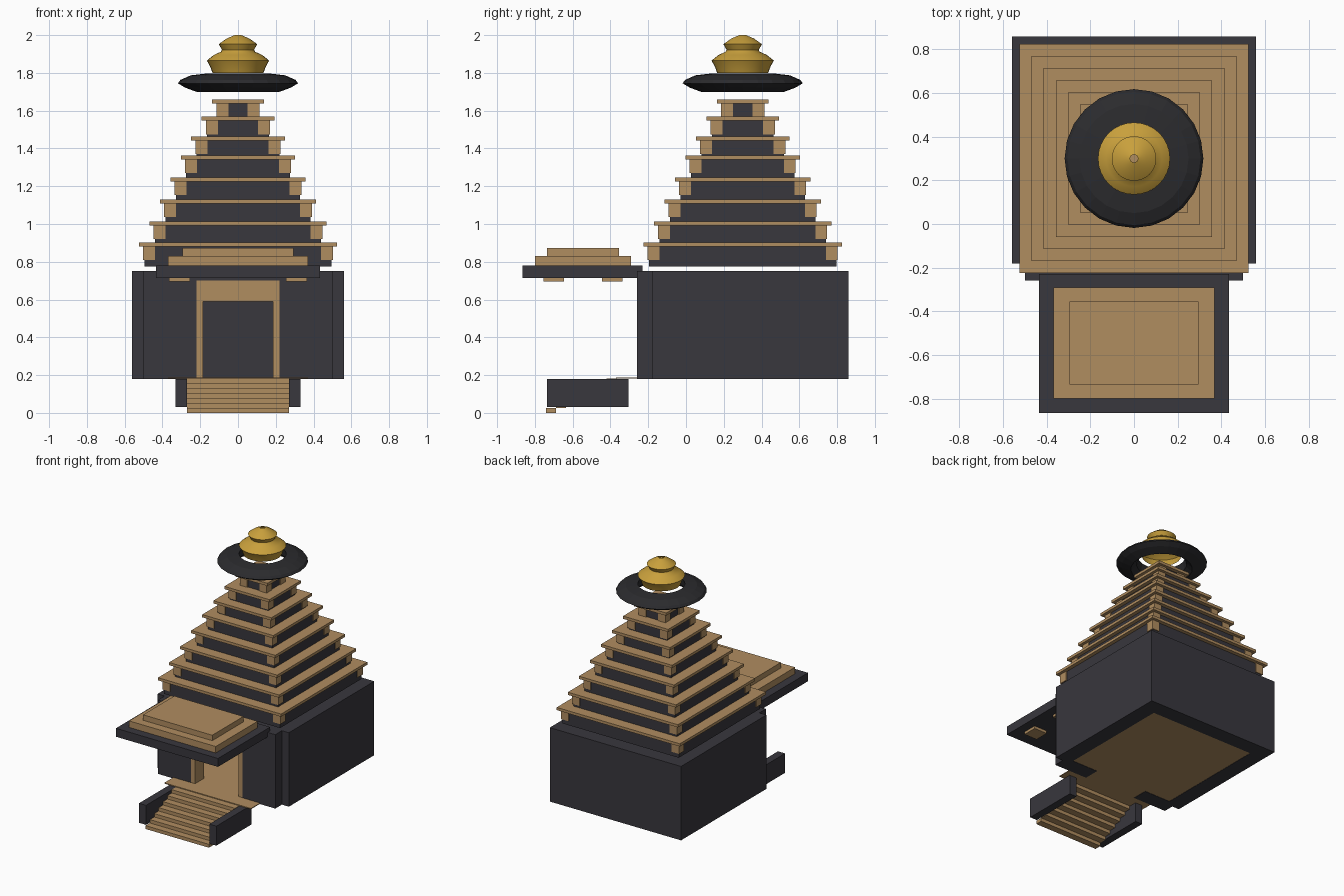
import bpy, bmesh, math

if "Cube" in bpy.data.objects:
    bpy.data.objects.remove(bpy.data.objects["Cube"])


def material(name, rgb):
    m = bpy.data.materials.new(name)
    m.diffuse_color = (*rgb, 1)
    m.use_nodes = True
    m.node_tree.nodes["Principled BSDF"].inputs["Base Color"].default_value = m.diffuse_color
    return m


DARK = material("dark stone", (0.040, 0.038, 0.047))
TAN = material("tan sandstone", (0.434, 0.266, 0.117))
BLACK = material("black stone", (0.024, 0.024, 0.027))
GOLD = material("gold", (0.58, 0.35, 0.045))


def finish(name, bm, mat):
    bmesh.ops.recalc_face_normals(bm, faces=bm.faces)
    me = bpy.data.meshes.new(name)
    bm.to_mesh(me)
    bm.free()
    me.materials.append(mat)
    ob = bpy.data.objects.new(name, me)
    bpy.context.collection.objects.link(ob)
    return ob


def boxes(name, mat, *bounds):
    """Each bound is (x0, x1, y0, y1, z0, z1)."""
    bm = bmesh.new()
    for x0, x1, y0, y1, z0, z1 in bounds:
        vs = bmesh.ops.create_cube(bm, size=1)["verts"]
        for v in vs:
            v.co = ((x0 + x1) / 2 + v.co.x * (x1 - x0),
                    (y0 + y1) / 2 + v.co.y * (y1 - y0),
                    (z0 + z1) / 2 + v.co.z * (z1 - z0))
    return finish(name, bm, mat)


def mirrored(x0, x1, *rest):
    return [(x0, x1, *rest), (-x1, -x0, *rest)]


def lathe(name, mat, profile, n, closed):
    bm = bmesh.new()
    rings = [[bm.verts.new((r * math.cos(2 * math.pi * i / n),
                            CY + r * math.sin(2 * math.pi * i / n), z))
              for i in range(n)] for r, z in profile]
    pairs = list(zip(rings, rings[1:]))
    if closed:
        pairs.append((rings[-1], rings[0]))
    for a, b in pairs:
        for i in range(n):
            j = (i + 1) % n
            bm.faces.new((a[i], a[j], b[j], b[i]))
    return finish(name, bm, mat)


CY = 0.30  # tower axis

# Sanctuary walls, with a doorway in the front
boxes("side_walls", DARK, *mirrored(0.44, 0.56, -0.18, 0.86, 0.18, 0.75))
boxes("back_wall", DARK, (-0.44, 0.44, 0.74, 0.86, 0.18, 0.75))
boxes("front_walls", DARK, *mirrored(0.22, 0.50, -0.26, -0.14, 0.18, 0.75))
boxes("door_lintel_wall", DARK, (-0.22, 0.22, -0.26, -0.14, 0.70, 0.75))
boxes("door_frame", TAN,
      *mirrored(0.185, 0.22, -0.258, -0.15, 0.187, 0.70),
      (-0.185, 0.185, -0.258, -0.15, 0.59, 0.70))

# Floor and landing
boxes("floor", TAN,
      (-0.44, 0.44, -0.14, 0.74, 0.182, 0.188),
      (-0.22, 0.22, -0.26, -0.14, 0.182, 0.188),
      (-0.37, 0.37, -0.37, -0.26, 0.182, 0.188))

# Stairs with side walls
boxes("stairs", TAN, *[(-0.27, 0.27, -0.74 + i * 0.053, -0.687 + i * 0.053,
                        i * 0.026, (i + 1) * 0.026) for i in range(7)])
boxes("stair_side_walls", DARK, *mirrored(0.27, 0.33, -0.735, -0.305, 0.03, 0.18))

# Porch canopy with stepped top and four capitals
boxes("canopy", DARK, (-0.435, 0.435, -0.865, -0.23, 0.715, 0.78))
boxes("canopy_steps", TAN,
      (-0.37, 0.37, -0.80, -0.29, 0.78, 0.83),
      (-0.295, 0.295, -0.735, -0.355, 0.83, 0.872))
boxes("capitals", TAN,
      *mirrored(0.255, 0.365, -0.755, -0.645, 0.695, 0.715),
      *mirrored(0.255, 0.365, -0.445, -0.335, 0.695, 0.715))

# Eight tower tiers: core, overhanging slab and corner blocks
tops = [0.902, 1.013, 1.13, 1.247, 1.363, 1.464, 1.568, 1.658]
base = 0.775
for k, top in enumerate(tops):
    h = 0.5 - 0.0555 * k
    under = top - 0.021
    c = h - 0.004
    boxes(f"tier_{k + 1}_core", DARK, (-c, c, CY - c, CY + c, base, under))
    s = h + 0.025
    boxes(f"tier_{k + 1}_slab", TAN, (-s, s, CY - s, CY + s, under, top))
    p, q = h - 0.06, h + 0.003
    boxes(f"tier_{k + 1}_corner_blocks", TAN,
          *mirrored(p, q, CY + p, CY + q, under - 0.072, under),
          *mirrored(p, q, CY - q, CY - p, under - 0.072, under))
    base = top

# Ring stone and gold finial
lathe("ring_stone", BLACK,
      [(0.165, 1.797), (0.25, 1.787), (0.305, 1.763), (0.318, 1.745),
       (0.28, 1.722), (0.215, 1.698), (0.175, 1.735)], 24, True)
finial = lathe("finial", GOLD,
               [(0.135, 1.80), (0.148, 1.835), (0.165, 1.865), (0.128, 1.895), (0.09, 1.912),
                (0.085, 1.922), (0.102, 1.952), (0.06, 1.982), (0.018, 2.0)], 32, False)
bpy.context.view_layer.objects.active = finial
finial.select_set(True)
bpy.ops.object.shade_smooth_by_angle(angle=math.radians(50))
